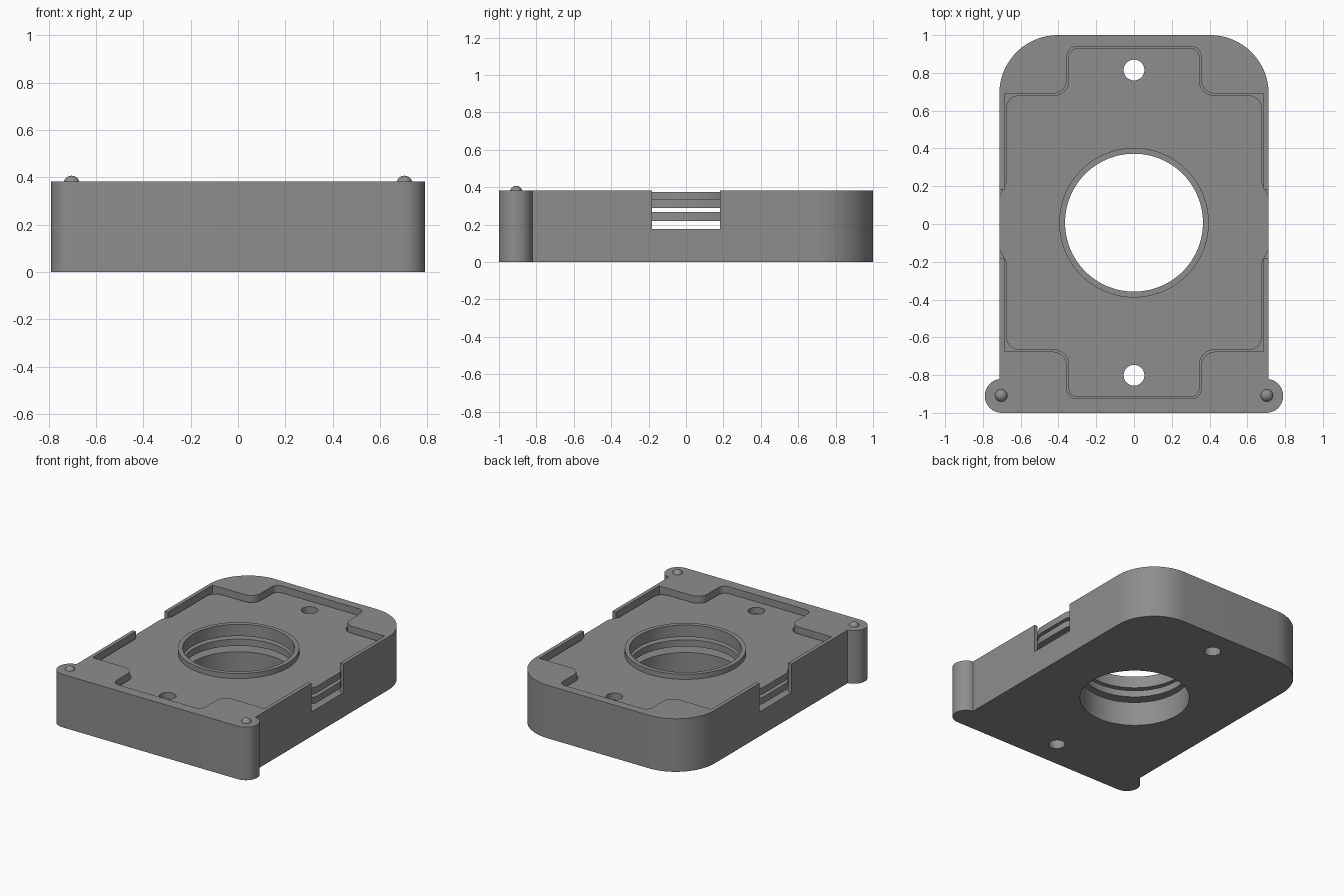
import bpy, bmesh, math
from mathutils import Vector

if "Cube" in bpy.data.objects:
    bpy.data.objects.remove(bpy.data.objects["Cube"])

TOP, FLOOR = 0.382, 0.176      # rim height, cavity floor height
CY = 0.007                     # centre of the cavity along y
HOLE_R, PIN_R, PIN_Y = 0.365, 0.055, 0.808

grey = bpy.data.materials.new("grey")
grey.diffuse_color = (0.27, 0.27, 0.27, 1)
grey.use_nodes = True
grey.node_tree.nodes["Principled BSDF"].inputs["Base Color"].default_value = grey.diffuse_color


def arc(cx, cy, r, a0, a1, n):
    return [(cx + r * math.cos(math.radians(a0 + (a1 - a0) * i / n)),
             cy + r * math.sin(math.radians(a0 + (a1 - a0) * i / n)))
            for i in range(n + 1)]


def fillet(corners, n=8):
    """Round each (x, y, radius) corner of a right-angled outline."""
    out = []
    for i, (x, y, r) in enumerate(corners):
        p = Vector((x, y))
        if r == 0:
            out.append((x, y))
            continue
        a = (Vector(corners[i - 1][:2]) - p).normalized() * r
        b = (Vector(corners[(i + 1) % len(corners)][:2]) - p).normalized() * r
        for k in range(n + 1):
            t = math.pi / 2 * k / n
            out.append(tuple(p + a * (1 - math.sin(t)) + b * (1 - math.cos(t))))
    return out


def four_way(quarter):
    """Mirror a quarter outline (from +x round to +y) to all quadrants."""
    half = quarter + [(-x, y, r) for x, y, r in reversed(quarter)]
    full = half + [(-x, -y, r) for x, y, r in half]
    return [(x, y + CY) for x, y in fillet(full)]


def prism(name, outline, z0, z1):
    bm = bmesh.new()
    face = bm.faces.new([bm.verts.new((x, y, z0)) for x, y in outline])
    res = bmesh.ops.extrude_face_region(bm, geom=[face])
    verts = [v for v in res["geom"] if isinstance(v, bmesh.types.BMVert)]
    bmesh.ops.translate(bm, verts=verts, vec=(0, 0, z1 - z0))
    bmesh.ops.recalc_face_normals(bm, faces=bm.faces)
    mesh = bpy.data.meshes.new(name)
    bm.to_mesh(mesh)
    bm.free()
    mesh.materials.append(grey)
    ob = bpy.data.objects.new(name, mesh)
    bpy.context.collection.objects.link(ob)
    return ob


def cut(ob, cutters):
    for c in cutters:
        m = ob.modifiers.new(c.name, 'BOOLEAN')
        m.operation, m.solver, m.object = 'DIFFERENCE', 'EXACT', c
        bpy.context.view_layer.objects.active = ob
        bpy.ops.object.modifier_apply(modifier=m.name)


def smooth(ob):
    bpy.ops.object.select_all(action='DESELECT')
    ob.select_set(True)
    bpy.context.view_layer.objects.active = ob
    bpy.ops.object.shade_smooth_by_angle(angle=math.radians(30))


# Cutters: centre bore, two pin holes, cavity and side windows
bore = prism("bore_cutter", arc(0, CY, HOLE_R, 0, 360, 96)[:-1], -1, 1)
pins = [prism("pin_hole_cutter", arc(0, CY + s * PIN_Y, PIN_R, 0, 360, 32)[:-1], -1, 1)
        for s in (-1, 1)]
cavity = prism("cavity_cutter", four_way([(0.686, 0.683, 0), (0.355, 0.683, 0.075),
                                          (0.355, 0.932, 0.05)]), FLOOR, 1)
window = prism("window_cutter", [(-0.9, -0.182), (0.9, -0.182), (0.9, 0.182), (-0.9, 0.182)],
               FLOOR, 1)

# Housing: rounded back corners, round ears at the front corners
side = arc(0.70, -0.91, 0.09, -90, 81.7, 20) + arc(0.403, 0.69, 0.31, 0, 90, 24)
housing = prism("housing", side + [(-x, y) for x, y in reversed(side)], 0, TOP)
cut(housing, [cavity, window, bore] + pins)
smooth(housing)

# Two stacked plates that flare out into the side windows
plate_outline = four_way([(0.713, 0.14, 0), (0.677, 0.21, 0), (0.677, 0.674, 0.07),
                          (0.347, 0.674, 0.075), (0.347, 0.924, 0.05)])
for name, z0, z1 in (("lower_plate", 0.219, 0.267), ("cover_plate", 0.289, 0.337)):
    plate = prism(name, plate_outline, z0, z1)
    cut(plate, [bore] + pins)
    smooth(plate)

# Raised collar around the bore
collar = prism("collar", arc(0, CY, 0.396, 0, 360, 96)[:-1], 0.336, 0.374)
cut(collar, [bore])
smooth(collar)

# Small domes on the ears
for s, label in ((-1, "left"), (1, "right")):
    bpy.ops.mesh.primitive_uv_sphere_add(segments=24, ring_count=12, radius=0.034,
                                         location=(s * 0.703, -0.908, 0.373))
    dome = bpy.context.object
    dome.name = label + "_dome"
    dome.data.materials.append(grey)
    smooth(dome)

for c in [bore, cavity, window] + pins:
    bpy.data.objects.remove(c)
